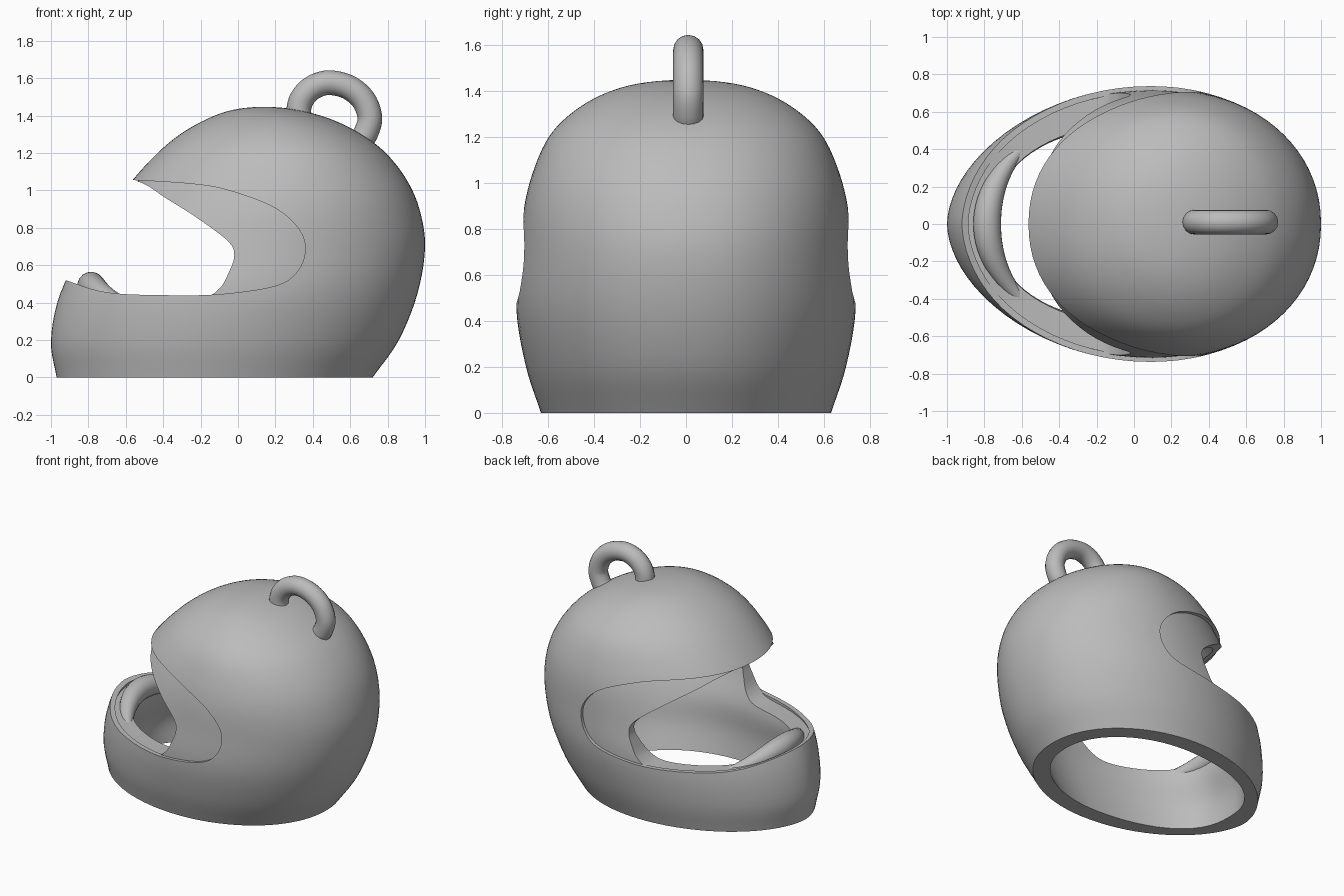
import bpy, bmesh, math
from mathutils import Vector

cube = bpy.data.objects.get("Cube")
if cube:
    bpy.data.objects.remove(cube, do_unlink=True)

grey = bpy.data.materials.new("helmet grey")
grey.use_nodes = True
grey.diffuse_color = (0.5, 0.5, 0.5, 1)
grey.node_tree.nodes["Principled BSDF"].inputs["Base Color"].default_value = (0.5, 0.5, 0.5, 1)

# Shell sections: height, front x, back x, half width, liner thickness
SECTIONS = [
    (0.00, -0.97, 0.72, 0.630, 0.14),
    (0.20, -1.00, 0.86, 0.695, 0.17),
    (0.45, -0.95, 0.96, 0.737, 0.19),
    (0.70, -0.82, 1.00, 0.722, 0.08),
    (0.90, -0.68, 0.97, 0.702, 0.08),
    (1.06, -0.56, 0.90, 0.660, 0.09),
    (1.20, -0.43, 0.79, 0.595, 0.11),
    (1.30, -0.31, 0.66, 0.500, 0.11),
    (1.38, -0.17, 0.50, 0.370, 0.11),
    (1.43, -0.03, 0.32, 0.210, 0.11),
    (1.447, 0.14, 0.14, 0.0, 0.11),
]
# Visor recess and face opening, as side profiles (x, z)
RECESS = [(-1.3, 1.07), (-0.9, 1.065), (-0.56, 1.055), (-0.2, 1.03), (0, 0.985), (0.2, 0.905),
          (0.32, 0.8), (0.36, 0.69), (0.32, 0.57), (0.2, 0.49), (-0.1, 0.445),
          (-0.4, 0.44), (-0.7, 0.455), (-0.92, 0.52), (-1.3, 0.66)]
OPENING = [(-1.3, 1.09), (-0.9, 1.08), (-0.56, 1.055), (-0.38, 0.955), (-0.2, 0.84), (-0.05, 0.725),
           (-0.02, 0.65), (-0.05, 0.56), (-0.1, 0.475), (-0.19, 0.425),
           (-0.4, 0.422), (-0.65, 0.438), (-0.86, 0.475), (-1.3, 0.5)]
# Centre line of the hanging loop (x, z)
LOOP = [(0.335, 1.36), (0.325, 1.43), (0.345, 1.495), (0.4, 1.55), (0.485, 1.576), (0.59, 1.552),
        (0.67, 1.485), (0.705, 1.39), (0.685, 1.31), (0.655, 1.265)]


def smooth_path(points, steps, last=None):
    """Catmull-Rom curve through points of any dimension."""
    pts = [Vector(p) for p in points]
    pts = [2 * pts[0] - pts[1]] + pts + [Vector(last) if last else 2 * pts[-1] - pts[-2]]
    out = []
    for a, b, c, d in zip(pts, pts[1:], pts[2:], pts[3:]):
        for i in range(steps):
            t = i / steps
            out.append(0.5 * (2 * b + (c - a) * t + (2 * a - 5 * b + 4 * c - d) * t * t
                              + (3 * b - a - 3 * c + d) * t ** 3))
    return out + [pts[-2]]


def make_object(name, bm):
    bmesh.ops.recalc_face_normals(bm, faces=bm.faces)
    mesh = bpy.data.meshes.new(name)
    bm.to_mesh(mesh)
    bm.free()
    obj = bpy.data.objects.new(name, mesh)
    bpy.context.collection.objects.link(obj)
    mesh.materials.append(grey)
    return obj


def dome(name, depth=None, sink=0.0, nose=1.12, sides=80):
    """Closed egg-shaped loft, shrunk inward by depth (or by the liner thickness).
    nose above 1 makes the low front more pointed, below 1 blunter."""
    z, xf, xb, w, d = SECTIONS[-2]
    rows = smooth_path(SECTIONS, 5, last=(z, xb, xf, -w, d))
    if sink:
        rows.insert(0, rows[0].copy())
    bm = bmesh.new()
    rings = []
    for n, (z, xf, xb, w, liner) in enumerate(rows[:-1]):
        d = liner if depth is None else depth
        mid = xf + (xb - xf) * 0.54
        kx, ky, kz = 1 - d / 0.95, 1 - d / 0.72, 1 - d / 1.447
        zz = -sink if sink and n == 0 else z * kz
        front = 0.93 + (nose - 0.93) * min(1, max(0, (1.06 - z) / 0.55))
        ring = []
        for i in range(sides):
            a = math.tau * i / sides
            c, s = math.cos(a), math.sin(a)
            reach, power = (xb - mid, 0.95) if c > 0 else (mid - xf, front)
            s = math.copysign(abs(s) ** power, s)
            ring.append(bm.verts.new((mid + reach * c * kx, w * ky * s, zz)))
        rings.append(ring)
    z, x, d = rows[-1][0], rows[-1][1], rows[-1][4]
    d = d if depth is None else depth
    tip = bm.verts.new((x, 0, z * (1 - d / 1.447)))
    for i in range(sides):
        j = (i + 1) % sides
        for lo, hi in zip(rings, rings[1:]):
            bm.faces.new((lo[i], lo[j], hi[j], hi[i]))
        bm.faces.new((rings[-1][i], rings[-1][j], tip))
    bm.faces.new(rings[0])
    return make_object(name, bm)


def prism(name, profile):
    """Side profile extruded across the whole width."""
    bm = bmesh.new()
    face = bm.faces.new([bm.verts.new((x, -1, z)) for x, z in smooth_path(profile, 5)])
    new = bmesh.ops.extrude_face_region(bm, geom=[face])["geom"]
    bmesh.ops.translate(bm, vec=(0, 2, 0),
                        verts=[v for v in new if isinstance(v, bmesh.types.BMVert)])
    return make_object(name, bm)


def activate(obj):
    bpy.ops.object.select_all(action='DESELECT')
    obj.select_set(True)
    bpy.context.view_layer.objects.active = obj


def cut(obj, *cutters):
    activate(obj)
    for cutter in cutters:
        mod = obj.modifiers.new("cut", 'BOOLEAN')
        mod.operation = 'DIFFERENCE'
        mod.solver = 'EXACT'
        mod.object = cutter
        bpy.ops.object.modifier_apply(modifier=mod.name)
        bpy.data.objects.remove(cutter, do_unlink=True)
    bpy.ops.object.shade_smooth_by_angle(angle=math.radians(35))


def tube(name, points, radii):
    """Round capped tube along a path, with a radius at each point."""
    curve = bpy.data.curves.new(name, 'CURVE')
    curve.dimensions = '3D'
    curve.bevel_depth = 1
    curve.bevel_resolution = 6
    curve.use_fill_caps = True
    spline = curve.splines.new('POLY')
    spline.points.add(len(points) - 1)
    for point, p, r in zip(spline.points, points, radii):
        point.co = (*p, 1)
        point.radius = r
    curve.materials.append(grey)
    obj = bpy.data.objects.new(name, curve)
    bpy.context.collection.objects.link(obj)
    activate(obj)
    bpy.ops.object.convert(target='MESH')
    bpy.ops.object.shade_smooth_by_angle(angle=math.radians(35))


# Outer shell with the visor recess cut through it
shell = dome("outer_shell", 0.0)
cut(shell, dome("shell_cavity", 0.032, sink=0.2), prism("recess_cutter", RECESS))

# Thick liner showing inside the recess, with the face opening
liner = dome("inner_liner", 0.022)
cut(liner, dome("head_cavity", sink=0.2, nose=0.82), prism("opening_cutter", OPENING))

# Raised padding inside the chin guard, shrinking into the liner toward the sides
arc = [math.radians(-45 + 90 * i / 32) for i in range(33)]
fade = [math.cos(2 * a) ** 1.5 if abs(a) < math.pi / 4 - 0.001 else 0 for a in arc]
tube("chin_pad",
     [(-0.02 - 0.765 * math.cos(a), 0.62 * math.sin(a), 0.39 + 0.1 * f)
      for a, f in zip(arc, fade)], [0.03 + 0.045 * f for f in fade])

# Hanging loop on the crown
loop = [(x, 0.01, z) for x, z in smooth_path(LOOP, 5)]
tube("hanging_loop", loop, [0.066] * len(loop))
